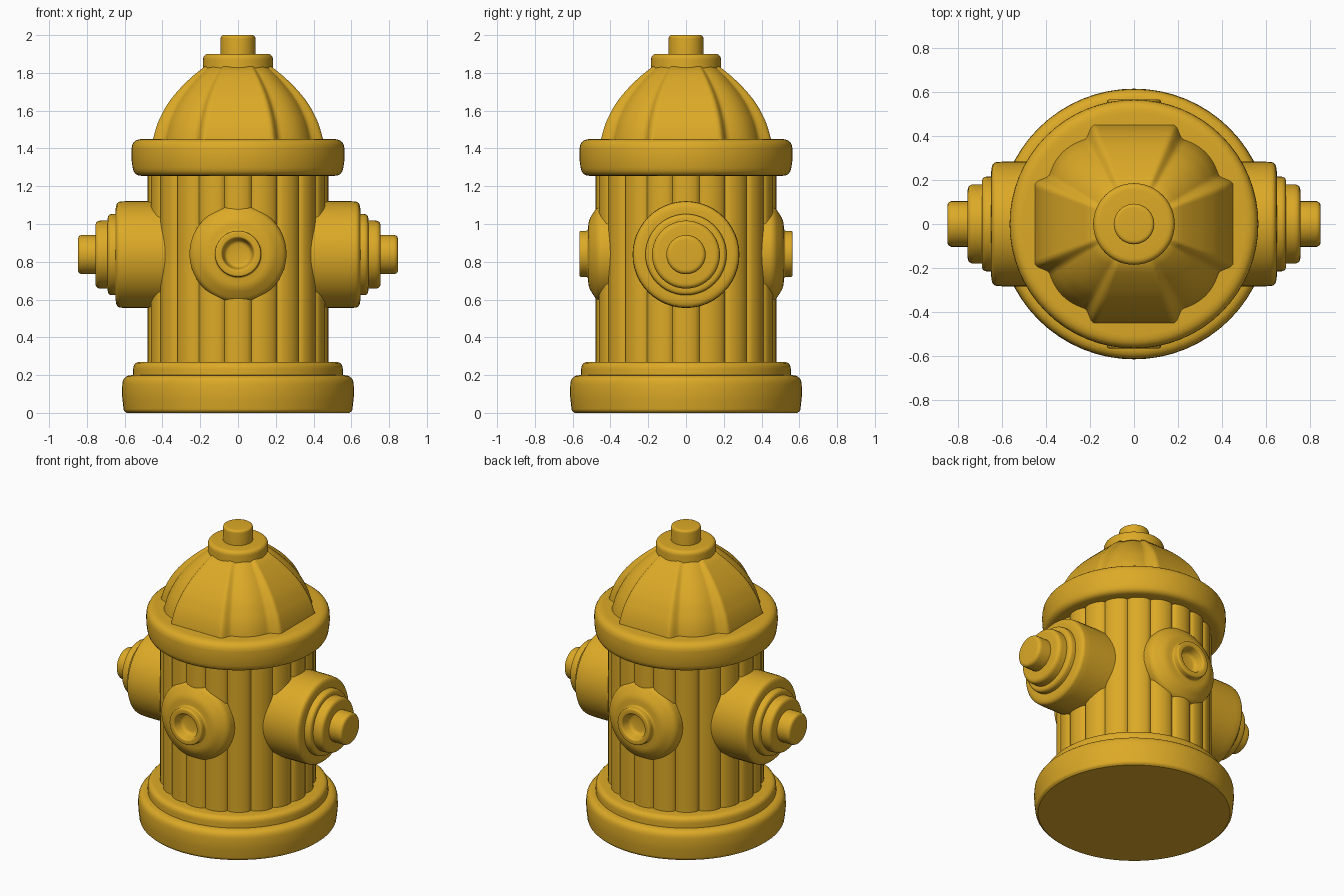
import bpy, math
from mathutils import Matrix

if "Cube" in bpy.data.objects:
    bpy.data.objects.remove(bpy.data.objects["Cube"])

yellow = bpy.data.materials.new("hydrant yellow")
yellow.diffuse_color = (0.72, 0.40, 0.02, 1)
yellow.use_nodes = True
yellow.node_tree.nodes["Principled BSDF"].inputs["Base Color"].default_value = yellow.diffuse_color


def rounded(points):
    """Profile of (radius, height, corner size): round each corner."""
    out = []
    for i, (r, z, c) in enumerate(points):
        if c == 0 or i in (0, len(points) - 1):
            out.append((r, z))
            continue
        ends = []
        for k in (i - 1, i + 1):
            dr, dz = points[k][0] - r, points[k][1] - z
            d = math.hypot(dr, dz)
            f = min(c, d * 0.49) / d
            ends.append((r + dr * f, z + dz * f))
        for n in range(6):
            t = n / 5
            a, b, e = (1 - t) ** 2, 2 * t * (1 - t), t * t
            out.append((a * ends[0][0] + b * r + e * ends[1][0],
                        a * ends[0][1] + b * z + e * ends[1][1]))
    return out


def lathe(name, points, sides=64, shape=lambda a: 1.0, matrix=Matrix(), angle=35):
    prof = rounded(points)
    verts, faces = [], []
    for r, z in prof:
        for j in range(sides):
            a = 2 * math.pi * j / sides
            k = r * shape(a)
            verts.append((k * math.cos(a), k * math.sin(a), z))
    for i in range(len(prof) - 1):
        for j in range(sides):
            n = (j + 1) % sides
            faces.append((i * sides + j, i * sides + n,
                          (i + 1) * sides + n, (i + 1) * sides + j))
    last = (len(prof) - 1) * sides
    faces.append(tuple(reversed(range(sides))))
    faces.append(tuple(range(last, last + sides)))
    mesh = bpy.data.meshes.new(name)
    mesh.from_pydata(verts, [], faces)
    mesh.transform(matrix)
    mesh.materials.append(yellow)
    ob = bpy.data.objects.new(name, mesh)
    bpy.context.collection.objects.link(ob)
    bpy.ops.object.select_all(action='DESELECT')
    ob.select_set(True)
    bpy.context.view_layer.objects.active = ob
    bpy.ops.object.shade_smooth_by_angle(angle=math.radians(angle))
    return ob


def flutes(a):
    return 0.95 + 0.05 * math.sqrt(abs(math.cos(10 * a)))


def dome_shape(a):
    # four flat panels with a shallow lobe on each diagonal
    d = abs((math.degrees(a) + 45) % 90 - 45)
    if d < 22:
        return 1 / math.cos(math.radians(d))
    if d < 30:
        t = (d - 22) / 8
        return 1.0785 + (0.985 - 1.0785) * t * t * (3 - 2 * t)
    t = (d - 30) / 15
    return 0.985 + 0.035 * math.sin(t * math.pi / 2)


# Base plate and step
lathe("base", [(0.59, 0, 0), (0.605, 0.012, 0.01), (0.615, 0.10, 0.03),
               (0.61, 0.20, 0.05), (0.40, 0.20, 0)])
lathe("base_step", [(0.555, 0.17, 0), (0.555, 0.27, 0.04), (0.40, 0.27, 0)])

# Fluted barrel
lathe("barrel", [(0.478, 0.24, 0), (0.478, 1.28, 0)], 240, flutes)

# Rim and ribbed dome
lathe("rim", [(0.40, 1.255, 0), (0.55, 1.255, 0.04), (0.567, 1.35, 0.05),
              (0.56, 1.45, 0.055), (0.38, 1.45, 0)])
lathe("dome", [(0.452, 1.42, 0), (0.45, 1.45, 0), (0.425, 1.54, 0.04),
               (0.375, 1.635, 0.04), (0.32, 1.705, 0.04), (0.25, 1.775, 0.04),
               (0.175, 1.835, 0)], 180, dome_shape, angle=50)

# Top cap and nut
lathe("top_cap", [(0.185, 1.80, 0), (0.185, 1.90, 0.03), (0.06, 1.90, 0)], 48)
lathe("top_nut", [(0.092, 1.88, 0), (0.092, 2.0, 0.018), (0.03, 2.0, 0)], 32)

# Side outlets with stepped caps
for side, s in (("right", 1), ("left", -1)):
    m = Matrix.Translation((0, 0, 0.838)) @ Matrix.Rotation(s * math.pi / 2, 4, 'Y')
    lathe(side + "_outlet", [(0.283, 0.30, 0), (0.283, 0.60, 0.02),
                             (0.278, 0.648, 0.045), (0.15, 0.648, 0)], 48, matrix=m)
    lathe(side + "_cap_ring", [(0.215, 0.62, 0), (0.215, 0.69, 0.025),
                               (0.12, 0.69, 0)], 48, matrix=m)
    lathe(side + "_cap", [(0.18, 0.66, 0), (0.18, 0.755, 0.03),
                          (0.05, 0.755, 0)], 48, matrix=m)
    lathe(side + "_nut", [(0.104, 0.73, 0), (0.104, 0.847, 0.025),
                          (0.03, 0.847, 0)], 32, matrix=m)

# Front and back outlets with a recessed hole
for side, s in (("front", 1), ("back", -1)):
    m = Matrix.Translation((0, 0, 0.842)) @ Matrix.Rotation(s * math.pi / 2, 4, 'X')
    lathe(side + "_outlet", [(0.257, 0.36, 0), (0.257, 0.465, 0.03),
                             (0.18, 0.515, 0.025), (0.122, 0.52, 0.01),
                             (0.122, 0.565, 0.012), (0.085, 0.565, 0.01),
                             (0.07, 0.50, 0.02), (0.02, 0.495, 0)], 48, matrix=m)
